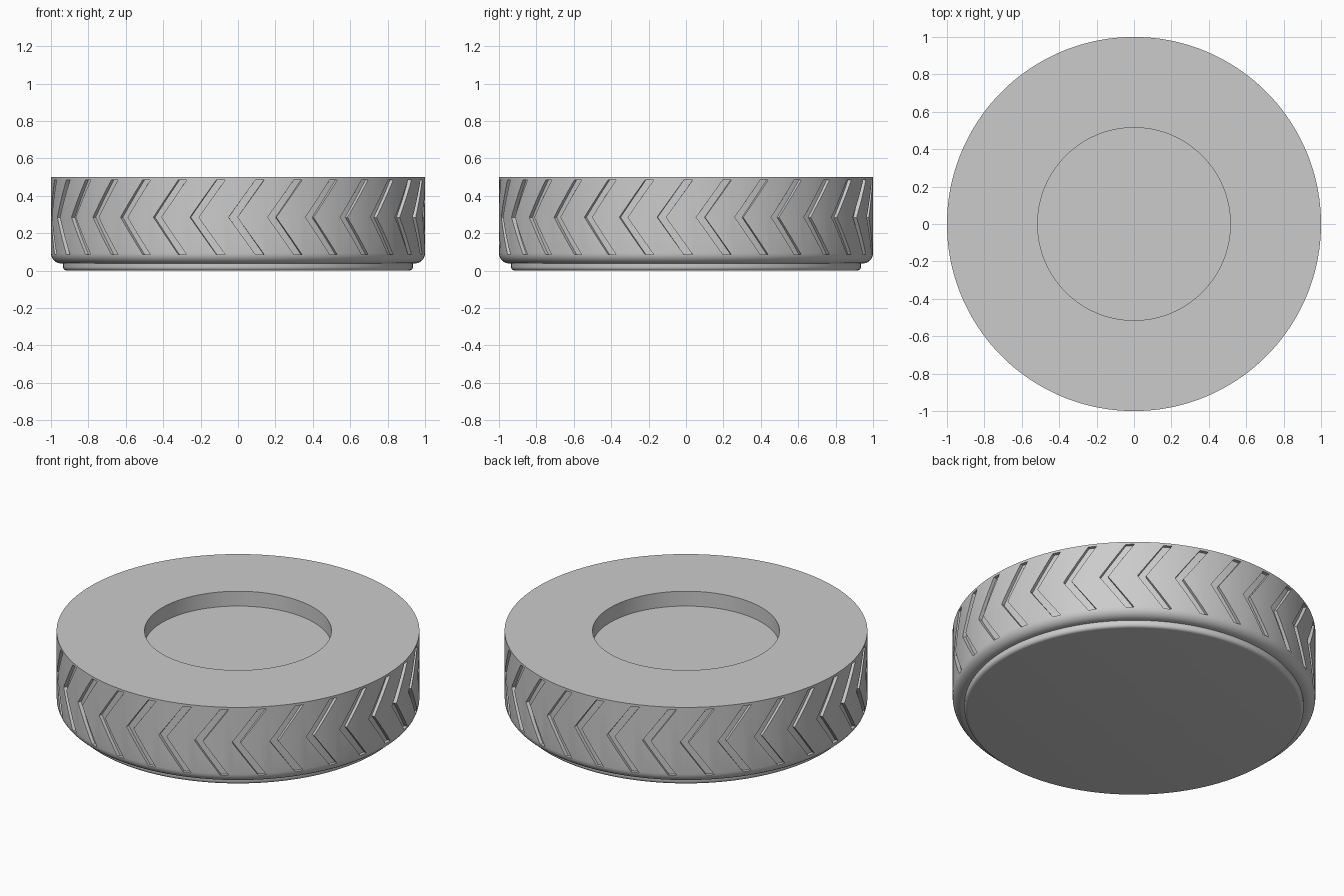
import bpy, bmesh
from math import sin, cos, pi, radians

cube = bpy.data.objects.get("Cube")
if cube:
    bpy.data.objects.remove(cube)

rubber = bpy.data.materials.new("plain grey")
rubber.use_nodes = True
GREY = (0.6, 0.6, 0.6, 1)
rubber.diffuse_color = GREY
rubber.node_tree.nodes["Principled BSDF"].inputs["Base Color"].default_value = GREY

SIDES, CHEVRONS = 180, 30
HEIGHT, HUB_RADIUS, HUB_FLOOR = 0.5, 0.515, 0.41


def make_object(name, bm):
    bmesh.ops.recalc_face_normals(bm, faces=bm.faces)
    mesh = bpy.data.meshes.new(name)
    bm.to_mesh(mesh)
    bm.free()
    mesh.materials.append(rubber)
    obj = bpy.data.objects.new(name, mesh)
    bpy.context.collection.objects.link(obj)
    return obj


def arc(r, z, size, steps=6):
    """Quarter round from straight down to straight outward."""
    return [(r + size * sin(a), z - size * cos(a))
            for a in (i * pi / 2 / steps for i in range(steps + 1))]


def revolve(profile):
    """Spin (radius, height) points into closed rings, capped at both ends."""
    bm = bmesh.new()
    rings = []
    for r, z in profile:
        rings.append([bm.verts.new((r * cos(2 * pi * i / SIDES),
                                    r * sin(2 * pi * i / SIDES), z))
                      for i in range(SIDES)])
    for low, high in zip(rings, rings[1:]):
        for i in range(SIDES):
            j = (i + 1) % SIDES
            bm.faces.new((low[i], low[j], high[j], high[i]))
    bm.faces.new(rings[0])
    bm.faces.new(rings[-1])
    return bm


# Tyre: rounded base lip, rounded shoulder, flat top with a sunken hub
profile = (arc(0.915, 0.02, 0.02) + [(0.935, 0.038)]
           + arc(0.945, 0.093, 0.055)
           + [(1, HEIGHT), (HUB_RADIUS, HEIGHT), (HUB_RADIUS, HUB_FLOOR)])
tyre = make_object("tyre", revolve(profile))

# Tread cutter: ring of sideways chevrons, each swept from bottom to top
bm = bmesh.new()
STEPS = 4
for k in range(CHEVRONS):
    apex = radians(-2.9) + k * 2 * pi / CHEVRONS
    sections = []
    for s in range(-STEPS, STEPS + 1):
        t = s / STEPS
        left = apex + radians(8.3) * abs(t)
        right = left + radians(2.7)
        z = 0.285 + 0.2 * t
        sections.append([bm.verts.new((r * sin(a), -r * cos(a), z))
                         for r, a in ((0.98, left), (0.98, right),
                                      (1.04, right), (1.04, left))])
    for low, high in zip(sections, sections[1:]):
        for i in range(4):
            j = (i + 1) % 4
            bm.faces.new((low[i], low[j], high[j], high[i]))
    bm.faces.new(sections[0])
    bm.faces.new(sections[-1])
cutter = make_object("tread_cutter", bm)
cutter.hide_render = True

# Cut the grooves, then smooth the round surfaces
bpy.ops.object.select_all(action="DESELECT")
tyre.select_set(True)
bpy.context.view_layer.objects.active = tyre
cut = tyre.modifiers.new("tread", "BOOLEAN")
cut.operation = "DIFFERENCE"
cut.solver = "EXACT"
cut.object = cutter
bpy.ops.object.modifier_apply(modifier=cut.name)
bpy.data.objects.remove(cutter)
bpy.ops.object.shade_smooth_by_angle(angle=radians(30))
